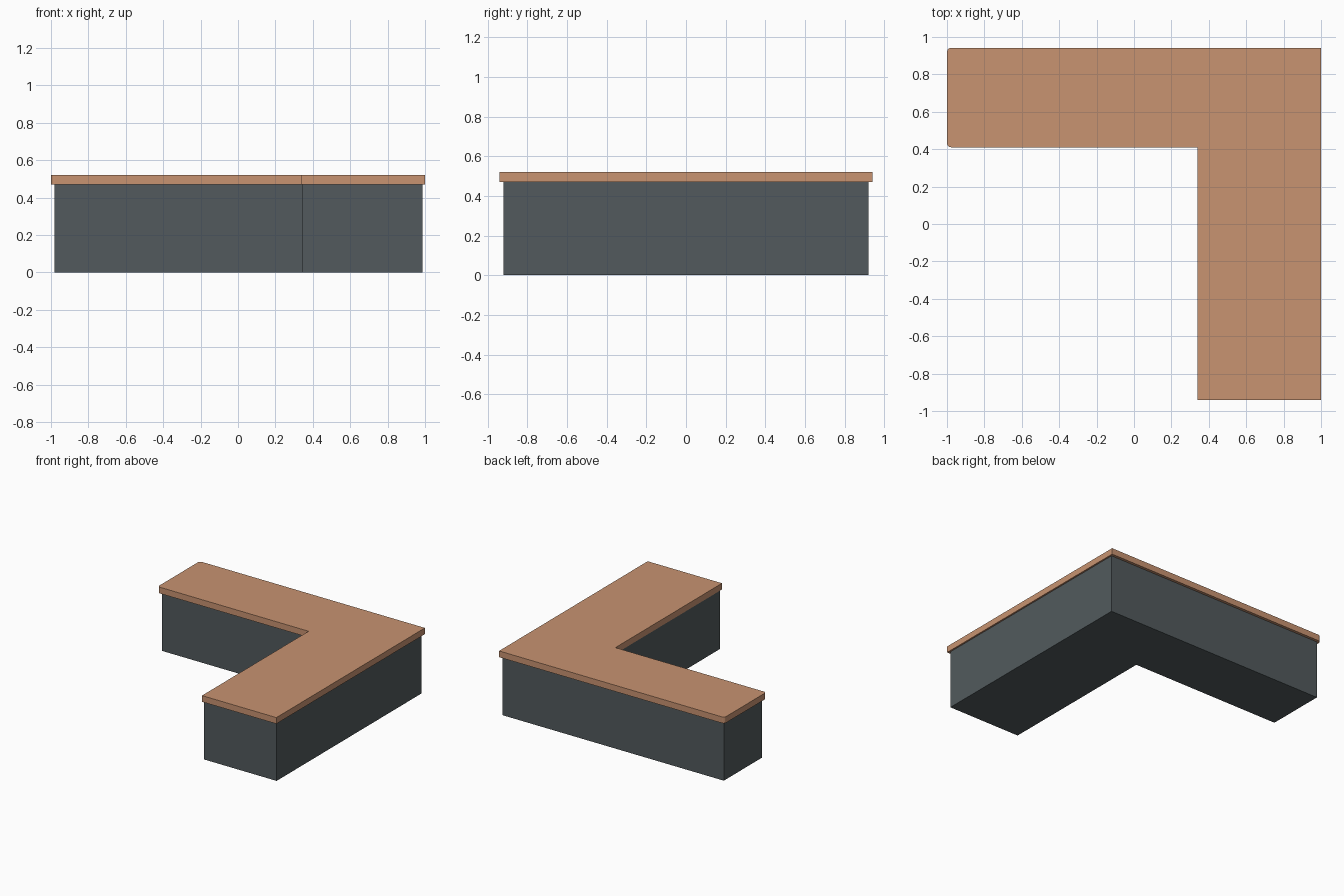
import bpy, bmesh

if "Cube" in bpy.data.objects:
    bpy.data.objects.remove(bpy.data.objects["Cube"])


def material(name, rgb):
    m = bpy.data.materials.new(name)
    m.diffuse_color = (*rgb, 1)
    m.use_nodes = True
    m.node_tree.nodes["Principled BSDF"].inputs["Base Color"].default_value = m.diffuse_color
    return m


def l_slab(name, x0, x1, y0, y1, xi, yi, z0, z1, mat, rounding=0):
    """L-shaped prism: back arm along x, right arm along y."""
    bm = bmesh.new()
    outline = [(x0, yi), (xi, yi), (xi, y0), (x1, y0), (x1, y1), (x0, y1)]
    face = bm.faces.new([bm.verts.new((x, y, z0)) for x, y in outline])
    ext = bmesh.ops.extrude_face_region(bm, geom=[face])
    for v in ext["geom"]:
        if isinstance(v, bmesh.types.BMVert):
            v.co.z = z1
    # round the two upright edges of the free left end
    if rounding:
        ends = [e for e in bm.edges
                if all(abs(v.co.x - x0) < 1e-5 for v in e.verts)
                and abs(e.verts[0].co.z - e.verts[1].co.z) > 1e-4]
        bmesh.ops.bevel(bm, geom=ends, offset=rounding, segments=3,
                        profile=0.5, affect='EDGES')
    bmesh.ops.recalc_face_normals(bm, faces=bm.faces)
    me = bpy.data.meshes.new(name)
    bm.to_mesh(me)
    bm.free()
    me.materials.append(mat)
    ob = bpy.data.objects.new(name, me)
    bpy.context.collection.objects.link(ob)
    return ob


wood = material("warm_wood", (0.578, 0.292, 0.165))
slate = material("slate_grey", (0.084, 0.102, 0.109))

# cabinet body
l_slab("counter_base", -0.98, 0.987, -0.92, 0.92, 0.343, 0.435, 0, 0.47, slate)
# overhanging worktop
l_slab("counter_top", -1, 1, -0.942, 0.942, 0.34, 0.41, 0.47, 0.52, wood, 0.022)
